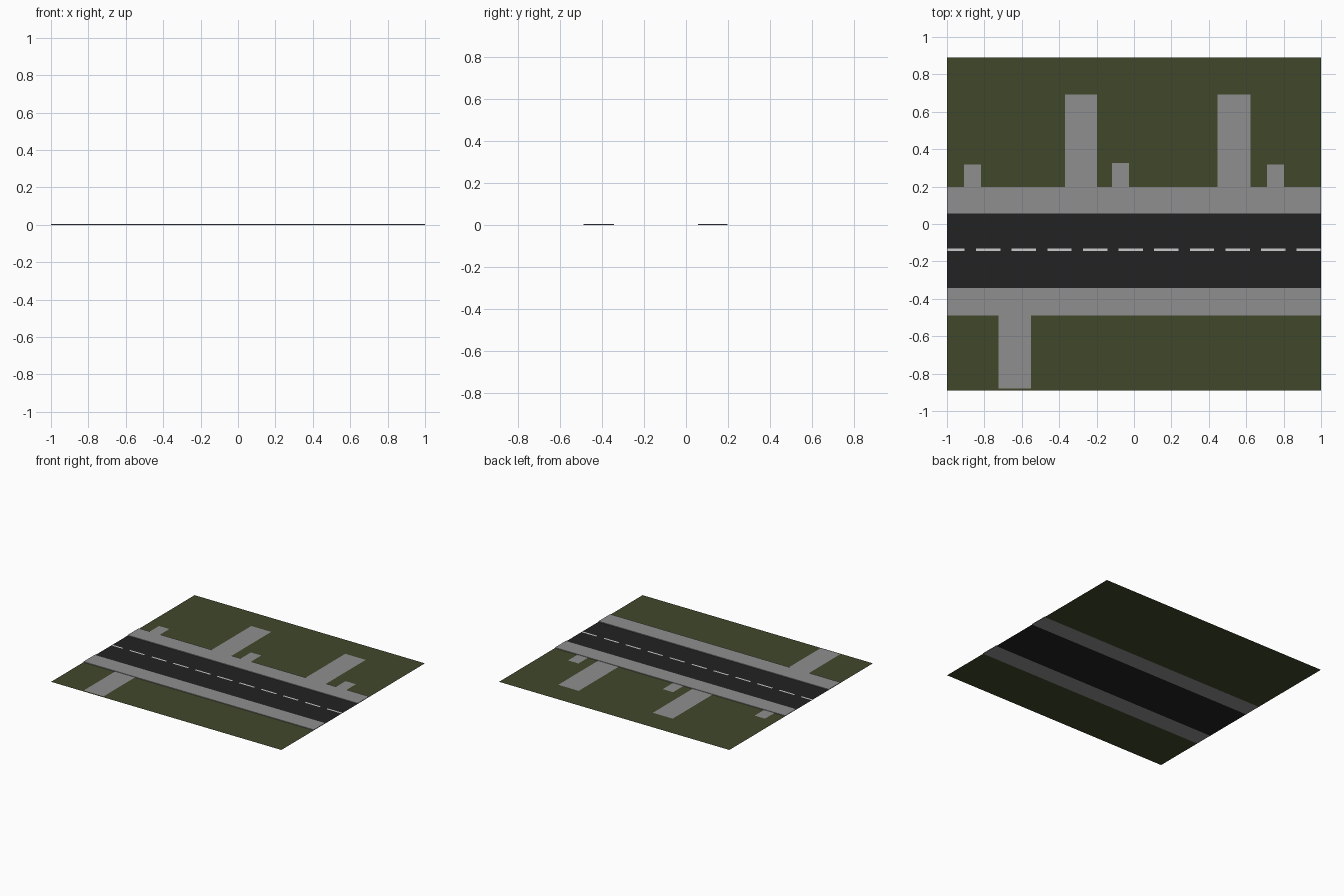
import bpy

if "Cube" in bpy.data.objects:
    bpy.data.objects.remove(bpy.data.objects["Cube"])


def material(name, rgb):
    m = bpy.data.materials.new(name)
    m.diffuse_color = (*rgb, 1.0)
    m.use_nodes = True
    m.node_tree.nodes["Principled BSDF"].inputs["Base Color"].default_value = m.diffuse_color
    return m


GRASS = material("grass_green", (0.051, 0.065, 0.023))
ASPHALT = material("asphalt_black", (0.016, 0.016, 0.016))
CONCRETE = material("concrete_grey", (0.275, 0.275, 0.275))
PAINT = material("line_white", (0.6, 0.6, 0.6))


def mesh_object(name, verts, faces, mat):
    me = bpy.data.meshes.new(name)
    me.from_pydata(verts, [], faces)
    me.materials.append(mat)
    ob = bpy.data.objects.new(name, me)
    bpy.context.collection.objects.link(ob)
    return ob


def sheet(name, x0, x1, y0, y1, z, mat):
    return mesh_object(name, [(x0, y0, z), (x1, y0, z), (x1, y1, z), (x0, y1, z)],
                       [(0, 1, 2, 3)], mat)


def slab(name, x0, x1, y0, y1, z0, z1, mat):
    verts = [(x, y, z) for z in (z0, z1)
             for x, y in ((x0, y0), (x1, y0), (x1, y1), (x0, y1))]
    faces = [(3, 2, 1, 0), (4, 5, 6, 7)]
    faces += [(i, (i + 1) % 4, (i + 1) % 4 + 4, i + 4) for i in range(4)]
    return mesh_object(name, verts, faces, mat)


# Lawns and road surface
sheet("back_lawn", -1, 1, 0.198, 0.89, 0, GRASS)
sheet("front_lawn", -1, 1, -0.89, -0.488, 0, GRASS)
sheet("road", -1, 1, -0.343, 0.057, 0, ASPHALT)

# Raised sidewalks
CURB = 0.005
slab("back_sidewalk", -1, 1, 0.057, 0.198, 0, CURB, CONCRETE)
slab("front_sidewalk", -1, 1, -0.488, -0.343, 0, CURB, CONCRETE)

# Driveways and garden paths lying on the lawns
for name, x0, x1, y0, y1 in (
        ("driveway_back_left", -0.37, -0.197, 0.198, 0.693),
        ("driveway_back_right", 0.446, 0.624, 0.198, 0.693),
        ("driveway_front", -0.724, -0.551, -0.879, -0.488),
        ("path_left", -0.908, -0.818, 0.198, 0.317),
        ("path_middle", -0.117, -0.027, 0.198, 0.327),
        ("path_right", 0.712, 0.802, 0.198, 0.317)):
    sheet(name, x0, x1, y0, y1, 0.002, CONCRETE)

# Dashed centre line
for i in range(11):
    start = 0.87 - 0.1905 * i
    sheet(f"lane_dash_{i + 1}", max(start, -1), min(start + 0.13, 1),
          -0.144, -0.13, 0.0008, PAINT)
